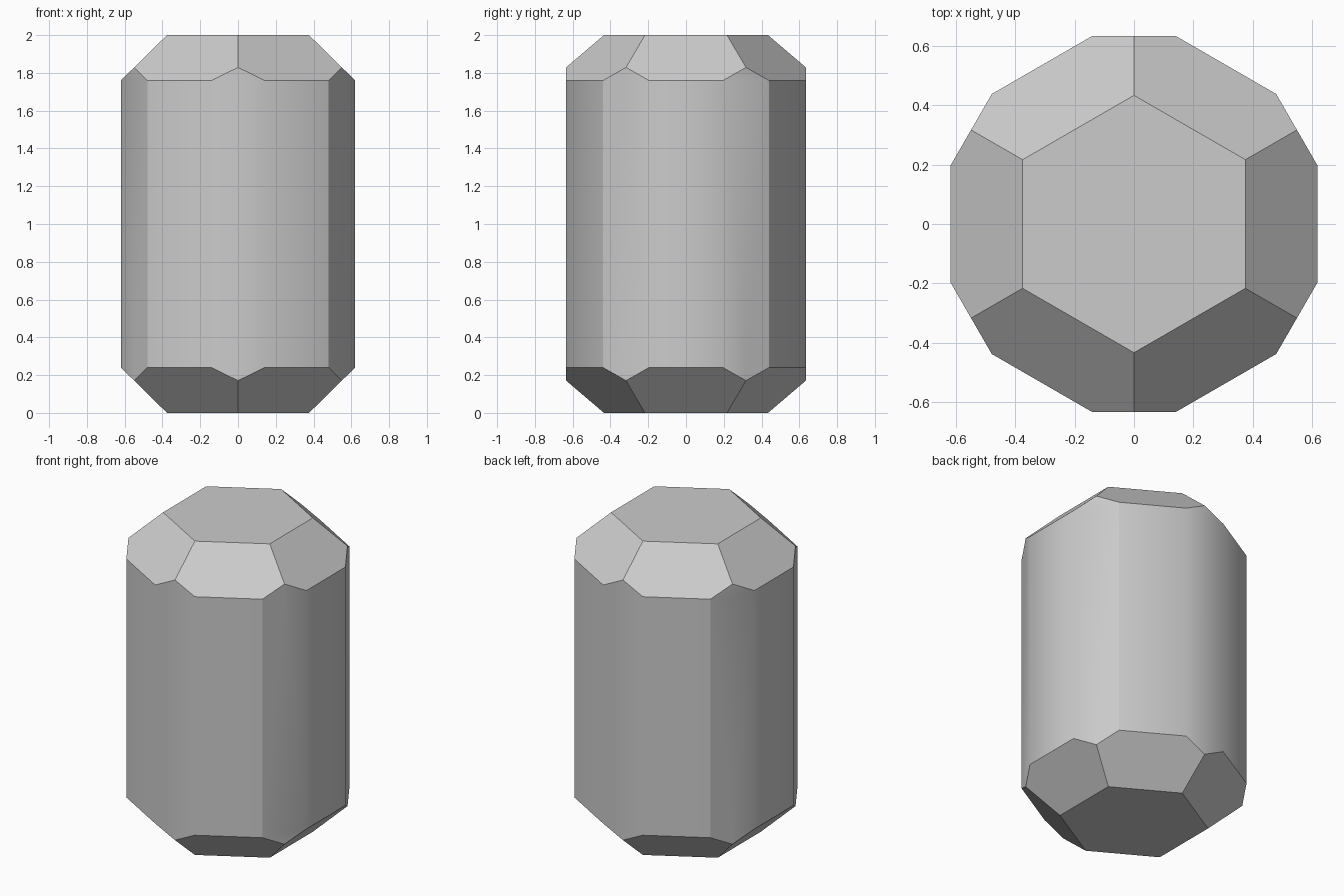
import bpy, bmesh
from math import cos, sin, radians
from mathutils import Vector

cube = bpy.data.objects.get("Cube")
if cube:
    bpy.data.objects.remove(cube, do_unlink=True)

HEIGHT = 2.0
SIDE = 0.62      # distance of the six wide side faces from the axis
CORNER = 0.635   # distance of the six narrow corner faces
CAP = 0.376      # distance of the cap's edges
DROP = 0.24      # height of the sloping facets

stone = bpy.data.materials.new("grey stone")
stone.use_nodes = True
colour = (0.6, 0.6, 0.6, 1.0)
stone.diffuse_color = colour
stone.node_tree.nodes["Principled BSDF"].inputs["Base Color"].default_value = colour

bm = bmesh.new()


def cut(point, normal):
    """Slice away everything beyond a plane and close the opening."""
    geom = bm.verts[:] + bm.edges[:] + bm.faces[:]
    res = bmesh.ops.bisect_plane(bm, geom=geom, dist=1e-5, plane_co=point,
                                 plane_no=normal, clear_outer=True)
    edges = [e for e in res["geom_cut"] if isinstance(e, bmesh.types.BMEdge)]
    bmesh.ops.contextual_create(bm, geom=edges)


# Rough block, centred on the axis
bmesh.ops.create_cube(bm, size=HEIGHT)

# Twelve upright faces, wide and narrow in turn
for i in range(12):
    a = radians(30 * i)
    direction = Vector((cos(a), sin(a), 0))
    cut(direction * (CORNER if i % 2 else SIDE), direction)

# Six sloping facets at each end
for end in (1, -1):
    for i in range(6):
        a = radians(60 * i)
        out = Vector((cos(a), sin(a), 0))
        up = Vector((0, 0, end))
        cut(out * CAP + up * HEIGHT / 2, out * DROP + up * (SIDE - CAP))

bmesh.ops.translate(bm, verts=bm.verts, vec=(0, 0, HEIGHT / 2))
bmesh.ops.recalc_face_normals(bm, faces=bm.faces)

# Soft upright edges, crisp facet edges and four crisp upright edges
for face in bm.faces:
    face.smooth = abs(face.normal.z) < 0.1
for edge in bm.edges:
    mid = (edge.verts[0].co + edge.verts[1].co) / 2
    upright = all(f.smooth for f in edge.link_faces)
    diagonal = abs(abs(mid.x) - abs(mid.y)) < 0.1
    edge.smooth = upright and not diagonal

mesh = bpy.data.meshes.new("cut_crystal")
bm.to_mesh(mesh)
bm.free()
mesh.materials.append(stone)
crystal = bpy.data.objects.new("cut_crystal", mesh)
bpy.context.collection.objects.link(crystal)
